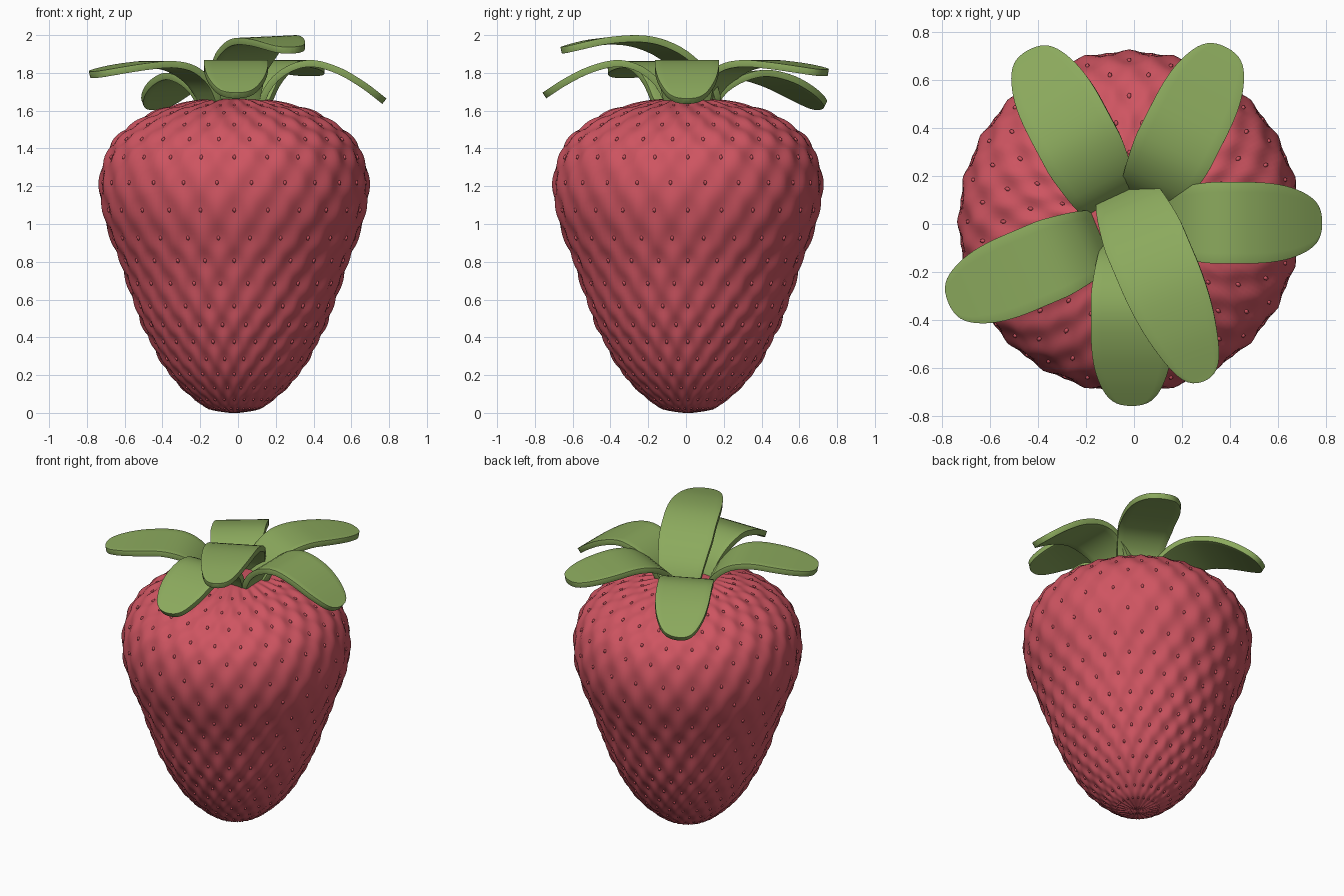
import bpy, bmesh, math
from mathutils import Vector, Matrix

if "Cube" in bpy.data.objects:
    bpy.data.objects.remove(bpy.data.objects["Cube"])


def material(name, rgb):
    m = bpy.data.materials.new(name)
    m.diffuse_color = (*rgb, 1)
    m.use_nodes = True
    m.node_tree.nodes["Principled BSDF"].inputs["Base Color"].default_value = m.diffuse_color
    return m


RED = material("berry_red", (0.62, 0.09, 0.12))
GREEN = material("leaf_green", (0.26, 0.40, 0.11))


def spline(pts, t):
    """Smooth curve through points, t counted in points."""
    n = len(pts) - 1
    i = min(int(t), n - 1)
    f = t - i
    a, b, c, d = [Vector(pts[max(0, min(n, k))]) for k in (i - 1, i, i + 1, i + 2)]
    return 0.5 * (2 * b + (c - a) * f + (2 * a - 5 * b + 4 * c - d) * f * f
                  + (3 * b - a - 3 * c + d) * f ** 3)


def finish(bm, name, mat):
    bmesh.ops.recalc_face_normals(bm, faces=bm.faces)
    me = bpy.data.meshes.new(name)
    bm.to_mesh(me)
    bm.free()
    me.materials.append(mat)
    for p in me.polygons:
        p.use_smooth = True
    ob = bpy.data.objects.new(name, me)
    bpy.context.collection.objects.link(ob)
    return ob


# Berry profile (radius, height); every inner point is also a row of seeds
PROFILE = [(0, 0.005), (.13, .025), (.205, .07), (.275, .13), (.34, .20), (.395, .28),
           (.445, .37), (.49, .46), (.53, .56), (.57, .68), (.612, .80), (.657, .92),
           (.705, 1.07), (.718, 1.22), (.69, 1.36), (.63, 1.46), (.535, 1.54),
           (.42, 1.60), (.29, 1.635), (.15, 1.653), (0, 1.655)]
ROWS, COLS, SUB = len(PROFILE) - 1, 24, 8
CENTRE = Vector((-.02, .01, 0))


def frame(t):
    """Radius, height and outward normal of the profile."""
    p = spline(PROFILE, t)
    d = spline(PROFILE, min(t + .01, ROWS)) - spline(PROFILE, max(t - .01, 0))
    return p, Vector((d.y, -d.x)).normalized()


def surface(t, col, lift):
    p, n = frame(t)
    q = p + n * lift
    a = -math.pi / 2 + col * 2 * math.pi / COLS
    return CENTRE + Vector((q.x * math.cos(a), q.x * math.sin(a), q.y))


def dimple(t, col):
    """Depth of the pits around the staggered seed sites."""
    total = 0
    for i in (int(t) - 1, int(t), int(t) + 1, int(t) + 2):
        if 1 <= i <= ROWS - 2:
            u = col - (i % 2) * .5
            u -= round(u)
            total += math.exp(-9 * u * u - 2.6 * (t - i) ** 2) * min(1, PROFILE[i][0] / .5)
    return -.027 * total


# Berry body
bm = bmesh.new()
rings = []
for k in range(1, ROWS * 6):
    t = k / 6
    rings.append([bm.verts.new(surface(t, c / SUB, dimple(t, c / SUB) + .008))
                  for c in range(COLS * SUB)])
for a, b in zip(rings, rings[1:]):
    for c in range(len(a)):
        d = (c + 1) % len(a)
        bm.faces.new((a[c], a[d], b[d], b[c]))
for ring, z in ((rings[0], 0), (rings[-1], 1.66)):
    tip = bm.verts.new(CENTRE + Vector((0, 0, z)))
    for c in range(len(ring)):
        bm.faces.new((ring[c], ring[(c + 1) % len(ring)], tip))
finish(bm, "berry", RED)

# Small seeds sitting in the pits
bm = bmesh.new()
for i in range(1, ROWS - 1):
    for j in range(COLS):
        c = j + (i % 2) * .5
        pos = surface(i, c, dimple(i, c) + .010)
        out = (surface(i, c, .1) - surface(i, c, 0)).normalized()
        s = .012 * (.5 + .5 * min(1, PROFILE[i][0] / .5))
        m = (Matrix.Translation(pos) @ out.to_track_quat('Z', 'Y').to_matrix().to_4x4()
             @ Matrix.Diagonal((s * .8, s * 1.2, s * .8, 1)))
        bmesh.ops.create_icosphere(bm, subdivisions=1, radius=1, matrix=m)
finish(bm, "seeds", RED)


# Leaves: a curved strip with a rounded tip, thickened and rounded off
def leaf(name, base, angle, path, roll=0):
    bm = bmesh.new()
    along = Vector((math.cos(angle), math.sin(angle), 0))
    side = Vector((-math.sin(angle), math.cos(angle), 0))
    n, w = 28, 8
    rows = []
    for k in range(n + 1):
        s = 1 - (1 - k / n) ** 1.6
        p = spline(path, s * (len(path) - 1))
        half = .11 + .06 * min(1, s / .4) ** .7
        if s > .58:
            half *= math.sqrt(max(0.003, 1 - ((s - .58) / .42) ** 2.3))
        row = []
        for j in range(w + 1):
            x = (j / w * 2 - 1) * half
            row.append(bm.verts.new(Vector((*base, 0)) + along * p.x + side * x
                                    + Vector((0, 0, p.y + roll * x * s))))
        rows.append(row)
    for a, b in zip(rows, rows[1:]):
        for j in range(w):
            bm.faces.new((a[j], a[j + 1], b[j + 1], b[j]))
    ob = finish(bm, name, GREEN)
    sol = ob.modifiers.new("thickness", 'SOLIDIFY')
    sol.thickness, sol.offset = .036, 0
    bev = ob.modifiers.new("soft_edge", 'BEVEL')
    bev.width, bev.segments, bev.limit_method = .008, 2, 'ANGLE'
    bev.angle_limit = math.radians(50)


def arch(top, tip):
    """Leaf path (outward, height) rising to top and drooping to tip."""
    return [(0, 1.63), (.06, 1.63 + (top - 1.63) * .52), (.16, 1.63 + (top - 1.63) * .88),
            (.28, top), (.42, top - (top - tip) * .2), (.55, top - (top - tip) * .58),
            (.66, tip)]


R = math.radians
leaf("leaf_right", (.115, .005), R(0), arch(1.85, 1.65))
leaf("leaf_back_right", (.06, .10), R(63), [(x * 1.08, z) for x, z in arch(1.85, 1.80)])
leaf("leaf_back_left", (-.10, .09), R(118), [(x * 1.08, z) for x, z in arch(1.79, 1.62)], -.1)
leaf("leaf_left", (-.14, -.06), R(203), [(x * 1.04, z) for x, z in arch(1.845, 1.79)])
leaf("leaf_front", (-.01, -.09), R(270), arch(1.85, 1.68))
leaf("leaf_top", (-.04, .13), R(293),
     [(0, 1.64), (.05, 1.75), (.15, 1.85), (.28, 1.93), (.44, 1.972), (.64, 1.965), (.85, 1.92)],
     .06)
